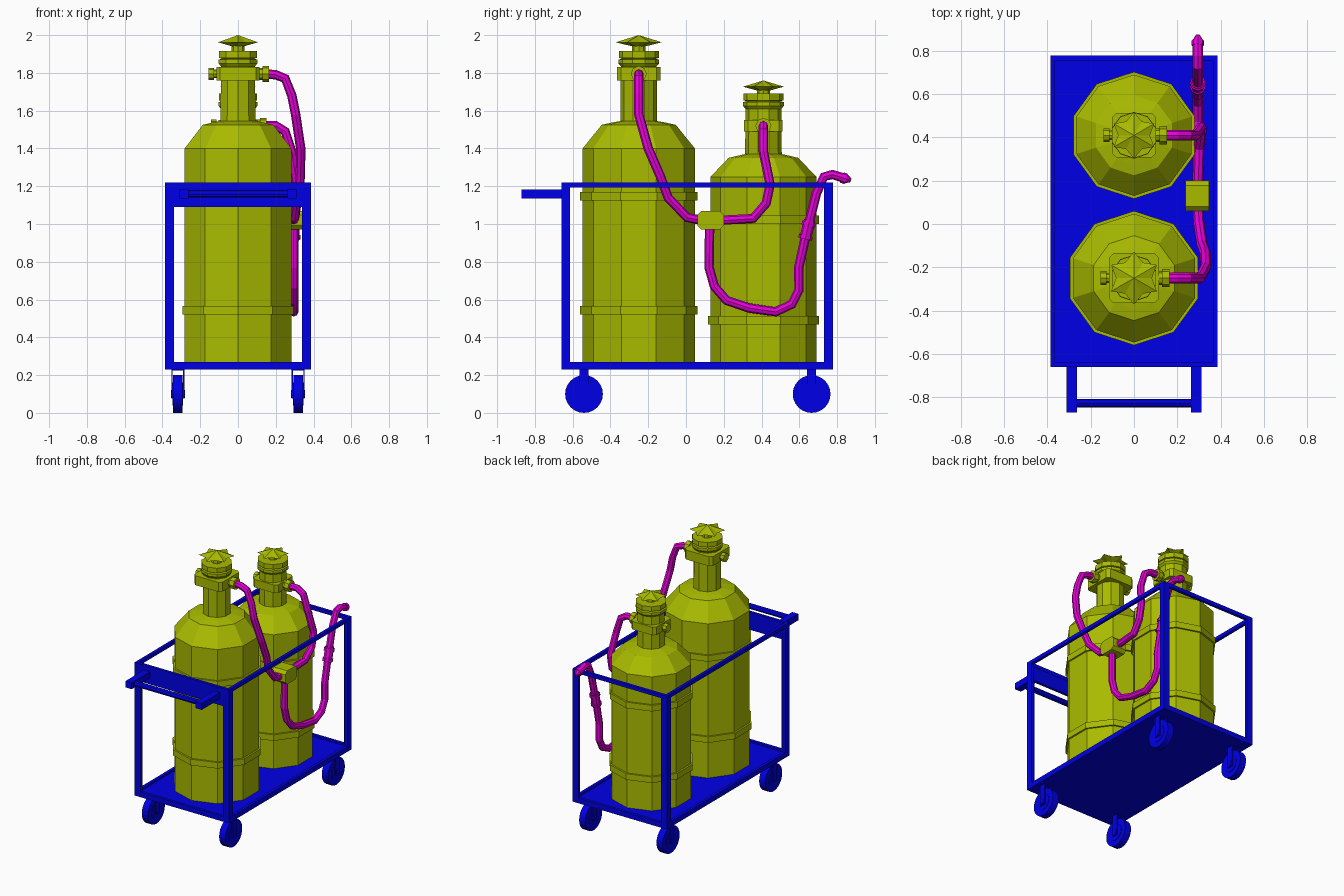
import bpy, bmesh, math
from mathutils import Vector, Matrix

cube = bpy.data.objects.get("Cube")
if cube:
    bpy.data.objects.remove(cube, do_unlink=True)


def material(name, rgb):
    m = bpy.data.materials.new(name)
    m.use_nodes = True
    m.diffuse_color = (*rgb, 1)
    m.node_tree.nodes["Principled BSDF"].inputs["Base Color"].default_value = (*rgb, 1)
    return m


BLUE = material("cart blue", (0, 0, 0.8))
GREEN = material("tank olive green", (0.4, 0.5, 0))
PINK = material("hose magenta", (0.8, 0, 0.7))


def finish(name, bm, mat):
    bmesh.ops.recalc_face_normals(bm, faces=bm.faces)
    me = bpy.data.meshes.new(name)
    bm.to_mesh(me)
    bm.free()
    me.materials.append(mat)
    ob = bpy.data.objects.new(name, me)
    bpy.context.collection.objects.link(ob)
    return ob


def box(name, lo, hi, mat, bevel=0, axis=2):
    """Box whose edges along one axis may be chamfered."""
    lo, hi = Vector(lo), Vector(hi)
    bm = bmesh.new()
    bmesh.ops.create_cube(bm, size=1)
    for v in bm.verts:
        v.co = (lo + hi) / 2 + v.co * (hi - lo)
    if bevel:
        edges = [e for e in bm.edges if abs((e.verts[0].co - e.verts[1].co)[axis]) > 0.001]
        bmesh.ops.bevel(bm, geom=edges, offset=bevel, segments=1, affect='EDGES')
    return finish(name, bm, mat)


def rod(name, a, b, r, mat, sides=8, r2=None):
    a, b = Vector(a), Vector(b)
    bm = bmesh.new()
    turn = (b - a).to_track_quat('Z', 'Y').to_matrix().to_4x4()
    bmesh.ops.create_cone(bm, cap_ends=True, segments=sides, radius1=r,
                          radius2=r if r2 is None else r2, depth=(b - a).length,
                          matrix=Matrix.Translation((a + b) / 2) @ turn)
    return finish(name, bm, mat)


def lathe(name, profile, y, mat, sides=10):
    """Solid of revolution about a vertical axis, with a corner facing the front."""
    bm = bmesh.new()
    rings = []
    for r, z in profile:
        angles = [math.pi / 2 + math.tau * k / sides for k in range(sides)]
        rings.append([bm.verts.new((r * math.cos(t), y + r * math.sin(t), z)) for t in angles])
    for a, b in zip(rings, rings[1:]):
        for k in range(sides):
            j = (k + 1) % sides
            bm.faces.new((a[k], a[j], b[j], b[k]))
    bm.faces.new(rings[0])
    bm.faces.new(rings[-1])
    return finish(name, bm, mat)


def star_wheel(name, y, z, r, drop, rise):
    """Six-pointed handwheel, a shallow cone above and below."""
    bm = bmesh.new()
    rim = []
    for k in range(12):
        t, q = math.pi / 2 + math.tau * k / 12, r if k % 2 == 0 else r * 0.68
        rim.append(bm.verts.new((q * math.cos(t), y + q * math.sin(t), z)))
    top, bottom = bm.verts.new((0, y, z + rise)), bm.verts.new((0, y, z - drop))
    for k in range(12):
        for tip in (top, bottom):
            bm.faces.new((rim[k], rim[(k + 1) % 12], tip))
    return finish(name, bm, GREEN)


def hose(name, points, r=0.025):
    cu = bpy.data.curves.new(name, 'CURVE')
    cu.dimensions = '3D'
    cu.bevel_depth, cu.bevel_resolution, cu.use_fill_caps = r, 2, True
    sp = cu.splines.new('POLY')
    sp.points.add(len(points) - 1)
    for p, co in zip(sp.points, points):
        p.co = (*co, 1)
    sp.use_smooth = False
    cu.materials.append(PINK)
    ob = bpy.data.objects.new(name, cu)
    bpy.context.collection.objects.link(ob)


def tank(tag, y, r, shoulder, bands, block, half, top, wheel_r, wheel_z, rise):
    z1, z2 = shoulder
    lathe(tag + "_tank_body", [(r, 0.25), (r, z1), (r * 0.66, z2), (r * 0.48, z2 + 0.012),
                               (0.097, z2 + 0.02), (0.095, top - 0.075), (0.09, top - 0.07)], y, GREEN)
    for i, z in enumerate(bands):
        lathe(f"{tag}_tank_band_{i}", [(r + 0.013, z), (r + 0.013, z + 0.045)], y, GREEN)
    # collars under the handwheel
    lathe(tag + "_valve_collar", [(0.095, top - 0.08), (0.108, top - 0.065), (0.108, top - 0.045),
                                  (0.09, top - 0.04), (0.106, top - 0.035), (0.106, top), (0.06, top)], y, GREEN)
    rod(tag + "_valve_stem", (0, y, top - 0.01), (0, y, wheel_z - 0.01), 0.035, GREEN)
    star_wheel(tag + "_handwheel", y, wheel_z, wheel_r, 0.03, rise)
    # valve block with a hose outlet and a plug
    lo, hi = block
    mid = (lo + hi) / 2
    box(tag + "_valve_block", (-half, y - half, lo), (half, y + half, hi), GREEN, 0.02)
    rod(tag + "_valve_outlet", (half - 0.01, y, mid), (half + 0.025, y, mid), 0.032, GREEN)
    rod(tag + "_valve_nut", (half + 0.015, y, mid), (half + 0.05, y, mid), 0.042, GREEN)
    rod(tag + "_plug_neck", (-half + 0.01, y, mid), (-half - 0.02, y, mid), 0.022, GREEN)
    rod(tag + "_plug", (-half - 0.012, y, mid), (-half - 0.04, y, mid), 0.032, GREEN)


Y1, Y2 = -0.25, 0.41
tank("tall", Y1, 0.297, (1.40, 1.525), (0.522, 1.125), (1.76, 1.83), 0.115, 1.915, 0.122, 1.962, 0.038)
tank("short", Y2, 0.28, (1.25, 1.35), (0.468, 1.0), (1.49, 1.55), 0.102, 1.69, 0.108, 1.727, 0.033)

# Hoses and their junction
HX = 0.295
box("hose_junction", (0.237, 0.06, 0.97), (0.347, 0.2, 1.07), GREEN, 0.022, 0)
hose("tall_tank_hose", [(0.14, Y1, 1.795), (0.2, Y1, 1.79), (0.25, Y1, 1.77), (0.285, Y1, 1.68),
                        (0.305, Y1, 1.58), (0.332, -0.2, 1.40), (0.33, -0.135, 1.25),
                        (0.315, -0.095, 1.14), (0.3, 0.005, 1.035), (HX, 0.08, 1.02)])
hose("short_tank_hose", [(0.13, Y2, 1.52), (0.2, Y2, 1.52), (0.25, Y2, 1.49), (0.285, Y2, 1.38),
                         (0.31, 0.445, 1.21), (0.31, 0.425, 1.11), (0.3, 0.355, 1.03), (HX, 0.19, 1.02)])
torch_line = [(0.125, 0.98), (0.122, 0.77), (0.15, 0.67), (0.215, 0.595), (0.335, 0.555), (0.475, 0.535),
              (0.56, 0.575), (0.598, 0.65), (0.597, 0.77), (0.63, 0.92), (0.69, 1.16), (0.73, 1.25),
              (0.775, 1.262), (0.835, 1.243)]
hose("torch_hose", [(HX, y, z) for y, z in torch_line])
rod("torch_grip", (HX, 0.63, 0.92), (HX, 0.655, 1.02), 0.031, PINK)
for i, (y, z) in enumerate(((0.63, 0.92), (0.647, 0.99))):
    rod(f"torch_ring_{i}", (HX, y, z), (HX, y + 0.005, z + 0.02), 0.037, PINK)
rod("torch_nozzle", (HX, 0.825, 1.246), (HX, 0.848, 1.239), 0.029, PINK)
rod("torch_tip", (HX, 0.845, 1.24), (HX, 0.873, 1.231), 0.027, PINK, r2=0.01)

# Cart tray
X, YF, YB, Z0, Z1 = 0.387, -0.66, 0.778, 0.231, 1.221
box("tray_floor", (-X, YF, Z0), (X, YB, 0.255), BLUE)
for part, z, h in (("tray_rim", Z0, 0.038), ("top_rail", Z1 - 0.027, 0.027)):
    for side, s in (("left", 1), ("right", -1)):
        xs = sorted((s * X, s * (X - 0.022)))
        box(f"{part}_{side}", (xs[0], YF, z), (xs[1], YB, z + h), BLUE)
    for end, y in (("front", YF), ("back", YB - 0.022)):
        box(f"{part}_{end}", (-X, y, z), (X, y + 0.022, z + h), BLUE)

# Corner posts, angle-shaped in plan
for sx, side in ((1, "left"), (-1, "right")):
    for y, sy, end in ((YF, 1, "front"), (YB, -1, "back")):
        for w, d, leg in ((0.047, 0.022, "a"), (0.022, 0.047, "b")):
            xs, ys = sorted((sx * X, sx * (X - w))), sorted((y, y + sy * d))
            box(f"post_{end}_{side}_{leg}", (xs[0], ys[0], Z0), (xs[1], ys[1], Z1), BLUE)

# Push handle and its backing panel
box("handle_panel", (-X, YF, 1.09), (X, YF + 0.02, Z1), BLUE)
for s, side in ((1, "left"), (-1, "right")):
    box(f"handle_arm_{side}", (s * 0.288 - 0.025, -0.872, 1.135), (s * 0.288 + 0.025, YF, 1.183), BLUE)
rod("handle_bar", (-0.27, -0.828, 1.16), (0.27, -0.828, 1.16), 0.02, BLUE)

# Casters
for s, side in ((1, "left"), (-1, "right")):
    for y, end in ((-0.54, "front"), (0.665, "back")):
        x, tag = s * 0.318, f"{end}_{side}"
        rod(f"wheel_{tag}", (x - 0.025, y, 0.1), (x + 0.025, y, 0.1), 0.1, BLUE, 24)
        rod(f"hub_{tag}", (x - 0.028, y, 0.1), (x + 0.028, y, 0.1), 0.06, BLUE, 16)
        rod(f"axle_{tag}", (x - 0.038, y, 0.1), (x + 0.038, y, 0.1), 0.02, BLUE)
        box(f"fork_top_{tag}", (x - 0.034, y - 0.024, 0.225), (x + 0.034, y + 0.024, 0.24), BLUE)
        for k in (-1, 1):
            box(f"fork_{tag}_{k}", (x + k * 0.031 - 0.003, y - 0.024, 0.075),
                (x + k * 0.031 + 0.003, y + 0.024, 0.235), BLUE)
